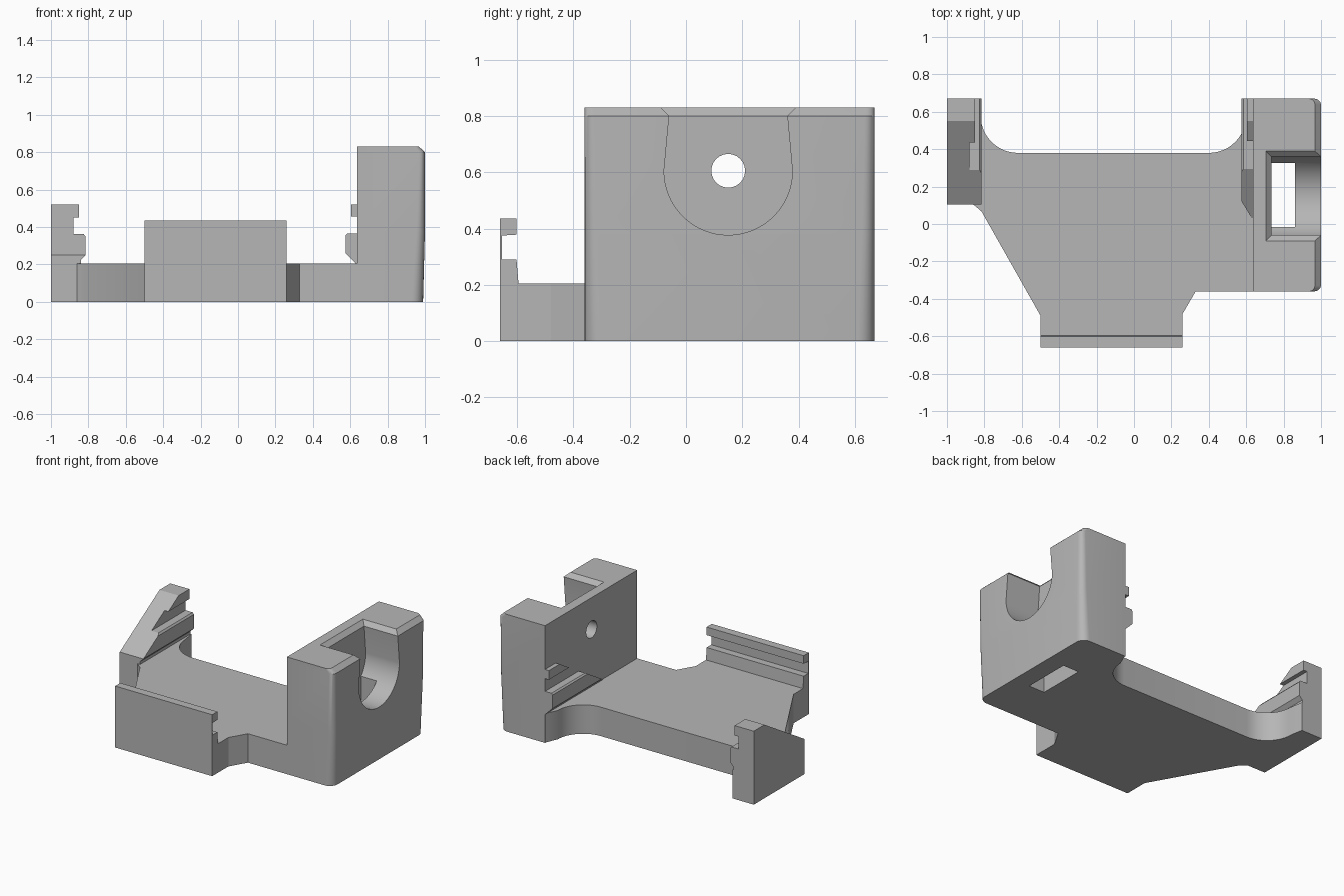
import bpy, bmesh
from math import sin, cos, pi, radians
from mathutils import Vector

cube = bpy.data.objects.get("Cube")
if cube:
    bpy.data.objects.remove(cube, do_unlink=True)

grey = bpy.data.materials.new("plain grey")
grey.use_nodes = True
grey.diffuse_color = (0.47, 0.47, 0.47, 1)
grey.node_tree.nodes["Principled BSDF"].inputs["Base Color"].default_value = grey.diffuse_color


def loft(name, rings, slope=None):
    """Skin a stack of matching rings; optionally trim above a sloping plane."""
    bm = bmesh.new()
    loops = [[bm.verts.new(p) for p in ring] for ring in rings]
    n = len(loops[0])
    for a, b in zip(loops, loops[1:]):
        for i in range(n):
            j = (i + 1) % n
            bm.faces.new((a[i], a[j], b[j], b[i]))
    bm.faces.new(loops[0][::-1])
    bm.faces.new(loops[-1])
    if slope:
        bmesh.ops.bisect_plane(bm, geom=bm.verts[:] + bm.edges[:] + bm.faces[:],
                               plane_co=slope[0], plane_no=slope[1], clear_outer=True)
        bmesh.ops.holes_fill(bm, edges=[e for e in bm.edges if e.is_boundary])
    bmesh.ops.recalc_face_normals(bm, faces=bm.faces)
    mesh = bpy.data.meshes.new(name)
    bm.to_mesh(mesh)
    bm.free()
    mesh.materials.append(grey)
    ob = bpy.data.objects.new(name, mesh)
    bpy.context.collection.objects.link(ob)
    return ob


def prism(name, points, axis, lo, hi, slope=None):
    """Extrude a 2D profile along one axis."""
    def place(p, h):
        c = list(p)
        c.insert(axis, h)
        return Vector(c)
    return loft(name, [[place(p, h) for p in points] for h in (lo, hi)], slope)


def arc(cx, cy, r, start, end, steps=12):
    angles = [radians(start + (end - start) * i / steps) for i in range(steps + 1)]
    return [(cx + r * cos(a), cy + r * sin(a)) for a in angles]


def activate(ob):
    bpy.ops.object.select_all(action='DESELECT')
    ob.select_set(True)
    bpy.context.view_layer.objects.active = ob


def smooth(ob):
    activate(ob)
    bpy.ops.object.shade_smooth_by_angle(angle=radians(28))


def carve(ob, cutter):
    mod = ob.modifiers.new("carve", 'BOOLEAN')
    mod.operation, mod.solver, mod.object = 'DIFFERENCE', 'EXACT', cutter
    activate(ob)
    bpy.ops.object.modifier_apply(modifier=mod.name)
    bpy.data.objects.remove(cutter, do_unlink=True)


# Base plate with two sweeping rear corners
outline = [(0.635, -0.36), (0.33, -0.36), (0.26, -0.48), (0.26, -0.66),
           (-0.5, -0.66), (-0.5, -0.49), (-0.815, 0.067), (-0.86, 0.105), (-0.86, 0.67), (-0.835, 0.67)]
outline += arc(-0.62, 0.58, 0.2, 180, 270) + arc(0.4, 0.58, 0.2, 270, 360)
outline += [(0.635, 0.66)]
smooth(prism("base_plate", outline, 2, 0, 0.205))

# Front clip rail with a deep groove on its inner side
prism("front_rail", [(-0.66, 0), (-0.66, 0.435), (-0.602, 0.435), (-0.602, 0.378), (-0.654, 0.375),
                     (-0.654, 0.29), (-0.602, 0.29), (-0.595, 0.205), (-0.595, 0)], 0, -0.5, 0.26)

# Side clips, both trimmed by one sloping plane
slope = (Vector((0, 0.105, 0.25)), Vector((0, -0.607, 1)))
prism("right_clip", [(-1, 0), (-1, 0.52), (-0.85, 0.52), (-0.85, 0.45), (-0.88, 0.45), (-0.88, 0.362),
                     (-0.825, 0.362), (-0.815, 0.35), (-0.815, 0.25), (-0.84, 0.225), (-0.84, 0)],
      1, 0.105, 0.67, slope)
prism("left_clip_ledge", [(0.64, 0.365), (0.585, 0.365), (0.575, 0.355), (0.575, 0.26), (0.635, 0.2),
                          (0.64, 0.2)], 1, -0.05, 0.67, slope)
prism("left_clip_lip", [(0.64, 0.52), (0.605, 0.52), (0.605, 0.455), (0.64, 0.455)], 1, 0.1, 0.67, slope)


# Tall block with rounded outer corners and a chamfered outer top edge
def block_ring(z, r, x):
    pts = [(0.635, -0.36)] + arc(x - r, -0.36 + r, r, -90, 0, 6)
    pts += arc(x - r, 0.67 - r, r, 0, 90, 6) + [(0.635, 0.67)]
    return [Vector((px, py, z)) for px, py in pts]


block = loft("tall_block", [block_ring(0, 0.06, 0.99), block_ring(0.38, 0.045, 1.0),
                            block_ring(0.8, 0.035, 1.0), block_ring(0.83, 0.03, 0.967)])

# U-shaped socket, its flared mouth, the floor window and the wire hole
socket = arc(0.15, 0.605, 0.228, 180, 360, 32) + [(0.36, 0.8), (0.36, 0.95), (-0.06, 0.95), (-0.06, 0.8)]
carve(block, prism("socket_cutter", socket, 0, 0.735, 1.2))


def mouth_ring(z, grow):
    x, a, b = 0.735 - grow, -0.06 - grow, 0.36 + grow
    return [Vector(p) for p in ((x, a, z), (1.2, a, z), (1.2, b, z), (x, b, z))]


carve(block, loft("mouth_cutter", [mouth_ring(0.795, -0.005), mouth_ring(0.86, 0.06)]))
carve(block, prism("window_cutter", [(0.736, -0.015), (0.86, -0.015), (0.86, 0.325), (0.736, 0.325)],
                   2, -0.2, 0.6))
carve(block, prism("hole_cutter", arc(0.15, 0.605, 0.06, 0, 345, 23), 0, 0.5, 0.85))
smooth(block)
